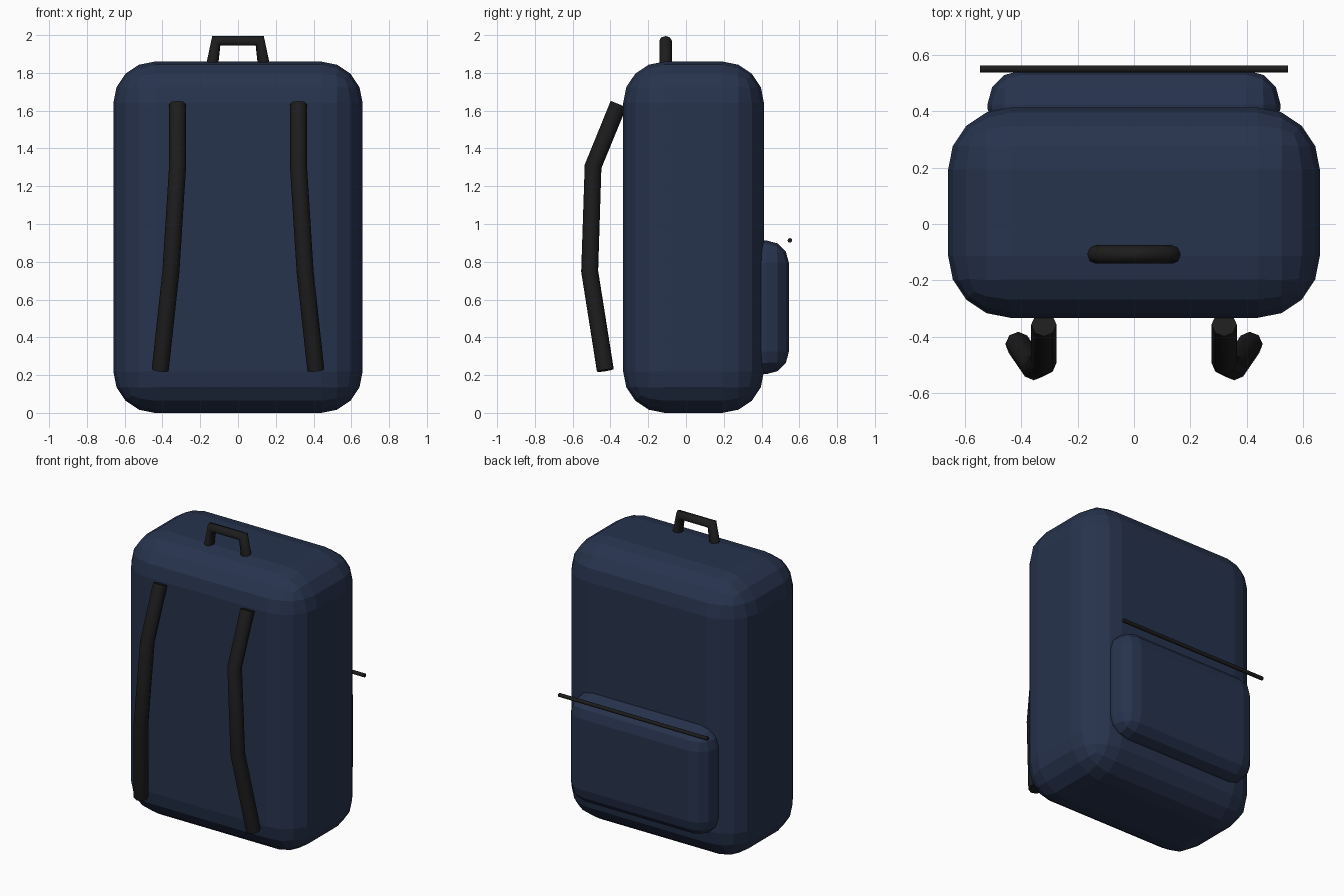
import bpy

if "Cube" in bpy.data.objects:
    bpy.data.objects.remove(bpy.data.objects["Cube"])


def material(name, rgb):
    m = bpy.data.materials.new(name)
    m.diffuse_color = (*rgb, 1)
    m.use_nodes = True
    m.node_tree.nodes["Principled BSDF"].inputs["Base Color"].default_value = m.diffuse_color
    return m


navy = material("navy fabric", (0.020, 0.033, 0.075))
black = material("black webbing", (0.012, 0.012, 0.012))


def rounded_box(name, lo, hi, radius, segments, mat):
    """Box between two corners with rounded edges."""
    bpy.ops.mesh.primitive_cube_add(size=1, location=[(a + b) / 2 for a, b in zip(lo, hi)])
    ob = bpy.context.object
    ob.name = name
    ob.scale = [b - a for a, b in zip(lo, hi)]
    bpy.ops.object.transform_apply(location=False, rotation=False, scale=True)
    mod = ob.modifiers.new("round", "BEVEL")
    mod.width, mod.segments = radius, segments
    bpy.ops.object.modifier_apply(modifier=mod.name)
    ob.data.materials.append(mat)
    return ob


def tube(name, points, radius, mat):
    """Eight-sided capped tube along straight runs."""
    cu = bpy.data.curves.new(name, "CURVE")
    cu.dimensions = "3D"
    cu.bevel_depth, cu.bevel_resolution, cu.use_fill_caps = radius, 2, True
    sp = cu.splines.new("POLY")
    sp.points.add(len(points) - 1)
    for p, co in zip(sp.points, points):
        p.co = (*co, 1)
    ob = bpy.data.objects.new(name, cu)
    bpy.context.collection.objects.link(ob)
    cu.materials.append(mat)
    bpy.ops.object.select_all(action="DESELECT")
    ob.select_set(True)
    bpy.context.view_layer.objects.active = ob
    bpy.ops.object.convert(target="MESH")
    return bpy.context.object


# main bag and rear pocket
rounded_box("bag_body", (-0.66, -0.333, 0), (0.66, 0.413, 1.86), 0.22, 4, navy)
rounded_box("pocket", (-0.52, 0.29, 0.205), (0.52, 0.545, 0.913), 0.12, 3, navy)

# zip line above the pocket
tube("pocket_zip", [(-0.546, 0.55, 0.913), (0.546, 0.55, 0.913)], 0.0125, black)

# shoulder straps
for side, s in (("left", -1), ("right", 1)):
    path = [(0.32, -0.357, 1.635), (0.32, -0.492, 1.305),
            (0.355, -0.51, 0.75), (0.412, -0.427, 0.225)]
    tube("strap_" + side, [(s * x, y, z) for x, y, z in path], 0.045, black)

# carry handle
tube("carry_handle", [(-0.14, -0.108, 1.82), (-0.115, -0.108, 1.97),
                      (0.115, -0.108, 1.97), (0.14, -0.108, 1.82)], 0.033, black)
